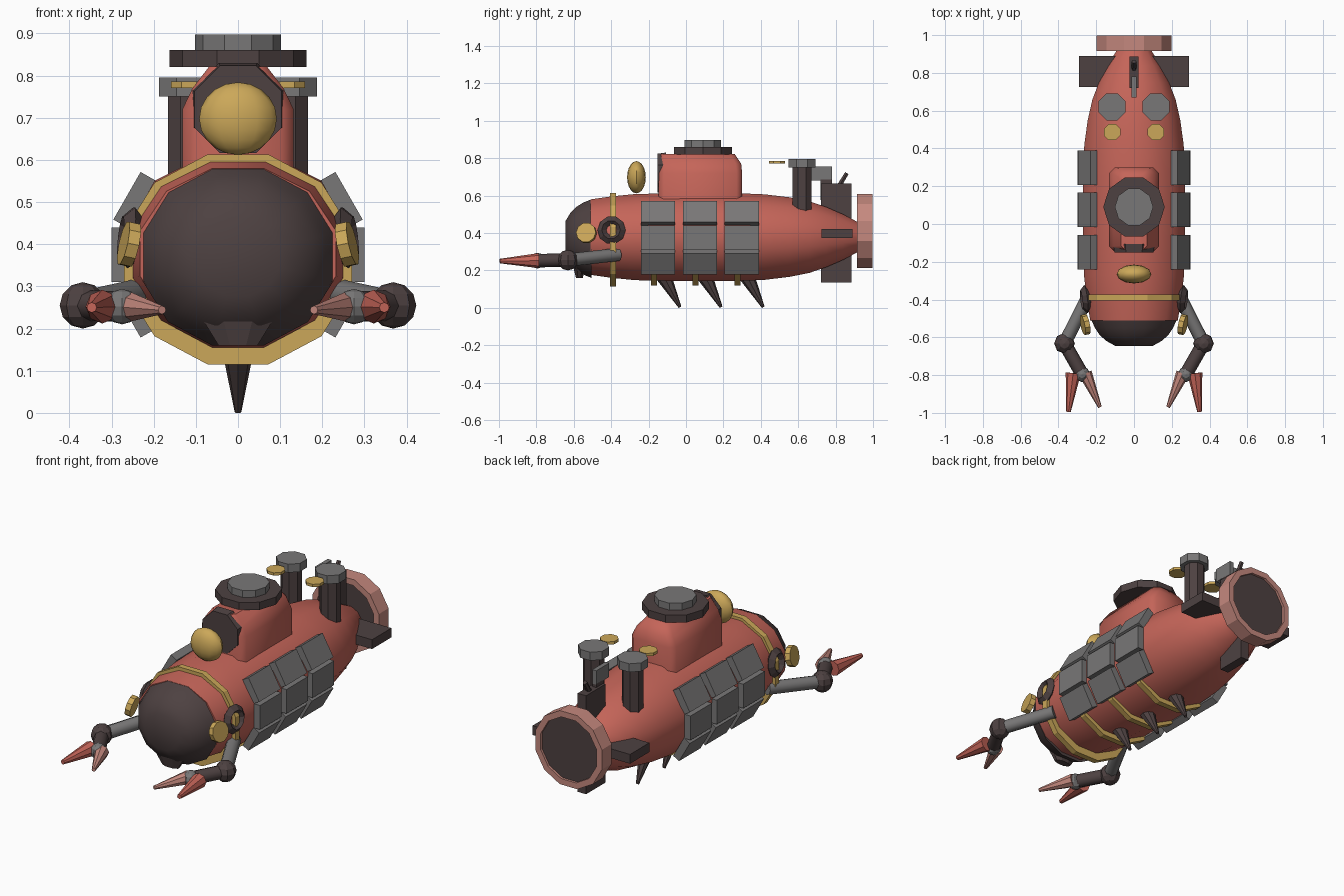
import bpy, bmesh, math
from mathutils import Vector, Matrix

if "Cube" in bpy.data.objects:
    bpy.data.objects.remove(bpy.data.objects["Cube"], do_unlink=True)


def paint(name, r, g, b):
    m = bpy.data.materials.new(name)
    m.use_nodes = True
    m.diffuse_color = (r, g, b, 1)
    m.node_tree.nodes["Principled BSDF"].inputs["Base Color"].default_value = (r, g, b, 1)
    return m


RED = paint("coral red", 0.56, 0.13, 0.10)
PINK = paint("pale pink", 0.56, 0.25, 0.21)
DARK = paint("dark brown", 0.075, 0.053, 0.053)
GREY = paint("steel grey", 0.19, 0.185, 0.185)
GOLD = paint("brass", 0.60, 0.39, 0.10)


def finish(name, bm, mat, smooth=0):
    bmesh.ops.recalc_face_normals(bm, faces=bm.faces)
    me = bpy.data.meshes.new(name)
    bm.to_mesh(me)
    bm.free()
    me.materials.append(mat)
    ob = bpy.data.objects.new(name, me)
    bpy.context.collection.objects.link(ob)
    if smooth:
        bpy.ops.object.select_all(action="DESELECT")
        ob.select_set(True)
        bpy.context.view_layer.objects.active = ob
        bpy.ops.object.shade_smooth_by_angle(angle=math.radians(smooth))
    return ob


def turn(name, mat, origin, axis, profile, sides=10, squash=(1, 1), phase=0.0,
         hollow=False, arc=None, smooth=0):
    """Turn a profile of (distance, radius) about an axis; arc = (start, end) degrees."""
    bm = bmesh.new()
    frame = Matrix.Translation(origin) @ Vector(axis).to_track_quat("Z", "Y").to_matrix().to_4x4()
    first, last = arc or (0, 360)
    steps = sides + 1 if arc else sides
    rings = []
    for d, r in profile:
        ring = []
        for i in range(steps):
            a = math.radians(first + (last - first) * i / sides + phase)
            p = Vector((r * squash[0] * math.cos(a), r * squash[1] * math.sin(a), d))
            ring.append(bm.verts.new(frame @ p))
        rings.append(ring)
    pairs = list(zip(rings, rings[1:]))
    if hollow:
        pairs.append((rings[-1], rings[0]))
    for low, high in pairs:
        for i in range(sides):
            j = (i + 1) % steps
            bm.faces.new((low[i], low[j], high[j], high[i]))
    if arc:
        bm.faces.new([r[0] for r in rings])
        bm.faces.new([r[-1] for r in rings])
    elif not hollow:
        bm.faces.new(rings[0])
        bm.faces.new(rings[-1])
    return finish(name, bm, mat, smooth)


def rod(name, mat, start, end, r1, r2, sides=8, smooth=0):
    axis = Vector(end) - Vector(start)
    return turn(name, mat, start, axis, [(0, r1), (axis.length, r2)], sides, smooth=smooth)


def box(name, mat, centre, size, tilt=0):
    bm = bmesh.new()
    m = Matrix.Translation(centre) @ Matrix.Rotation(tilt, 4, "Y") @ Matrix.Diagonal((*size, 1))
    bmesh.ops.create_cube(bm, size=1, matrix=m)
    return finish(name, bm, mat)


def ball(name, mat, centre, radii, u=10, v=8, smooth=0):
    bm = bmesh.new()
    m = Matrix.Translation(centre) @ Matrix.Diagonal((*radii, 1))
    bmesh.ops.create_uvsphere(bm, u_segments=u, v_segments=v, radius=1, matrix=m)
    return finish(name, bm, mat, smooth)


BACK = (0, 1, 0)
OVAL = (1.035, 0.9)

# Hull and nose dome
turn("hull", RED, (0, 0, 0.378), BACK,
     [(-0.51, 0.232), (-0.4, 0.25), (-0.27, 0.265), (0, 0.271), (0.25, 0.271), (0.42, 0.263),
      (0.55, 0.245), (0.66, 0.22), (0.75, 0.185), (0.84, 0.14), (0.93, 0.085)],
     12, OVAL, 15, smooth=40)
turn("nose_dome", DARK, (0, 0, 0.37), BACK,
     [(-0.645, 0.10), (-0.62, 0.145), (-0.59, 0.18), (-0.55, 0.207), (-0.505, 0.227)],
     12, (1.035, 0.96), 15, smooth=40)
turn("chin", DARK, (0, -0.57, 0.16), (0, 0, 1), [(0, 0.05), (0.06, 0.09)], 8, (1, 0.4), 22.5)

# Brass band and belly ribs
SECTION = [(-0.016, 0.235), (-0.016, 0.28), (0.016, 0.28), (0.016, 0.235)]
turn("front_band", GOLD, (0, -0.39, 0.364), BACK, SECTION, 12, (1, 0.92), 15, hollow=True)
for y in (-0.17, 0.05, 0.275):
    turn("belly_rib", GOLD, (0, y, 0.37), BACK, SECTION, 5, (1, 0.93), arc=(195, 345))
    # Keel spikes lean backward
    rod("keel_spike", DARK, (0, y + 0.05, 0.17), (0, y + 0.138, 0.003), 0.042, 0.008, 8)

# Conning tower: chamfered rectangles lofted upward
bm = bmesh.new()
levels = []
for z, w, front, back, c in ((0.54, 0.132, -0.148, 0.30, 0.03), (0.72, 0.132, -0.148, 0.30, 0.03),
                             (0.77, 0.108, -0.148, 0.295, 0.03), (0.822, 0.068, -0.14, 0.26, 0.025)):
    outline = [(w, front + c), (w, back - c), (w - c, back), (c - w, back),
               (-w, back - c), (-w, front + c), (c - w, front), (w - c, front)]
    levels.append([bm.verts.new((x, y, z)) for x, y in outline])
for low, high in zip(levels, levels[1:]):
    for i in range(8):
        j = (i + 1) % 8
        bm.faces.new((low[i], low[j], high[j], high[i]))
bm.faces.new(levels[0])
bm.faces.new(levels[-1])
finish("conning_tower", bm, RED, 50)
turn("tower_window", DARK, (0, -0.152, 0.72), BACK, [(0, 0.112), (0.045, 0.119)], 8, phase=22.5)
turn("hatch_rim", DARK, (0, 0.09, 0.82), (0, 0, 1), [(0, 0.163), (0.041, 0.163)], 10)
turn("hatch_lid", GREY, (0, 0.09, 0.86), (0, 0, 1), [(0, 0.102), (0.038, 0.102)], 10)
ball("search_lamp", GOLD, (0, -0.265, 0.698), (0.092, 0.05, 0.086), 12, 10, 40)

# Tail: fins, shrouded propeller disc, aerial
box("rudder", DARK, (0, 0.803, 0.40), (0.05, 0.165, 0.53))
box("tail_planes", DARK, (0, 0.808, 0.397), (0.58, 0.165, 0.05))
turn("tail_ring", PINK, (0, 0.915, 0.41), BACK,
     [(0, 0.172), (0, 0.205), (0.083, 0.205), (0.083, 0.172)], 12, phase=15, hollow=True)
turn("propeller_disc", DARK, (0, 0.93, 0.41), BACK, [(0, 0.18), (0.055, 0.18)], 12, phase=15)
box("aerial_post", DARK, (0, 0.75, 0.63), (0.024, 0.06, 0.11))
box("aerial_plate", GREY, (0, 0.725, 0.718), (0.024, 0.11, 0.075))
rod("aerial_rod", DARK, (0, 0.80, 0.62), (0, 0.86, 0.72), 0.015, 0.012, 6)

for s in (-1, 1):
    side = "left" if s > 0 else "right"

    # Funnels and floating brass plates
    x = s * 0.116
    turn(side + "_funnel", DARK, (x, 0.62, 0.50), (0, 0, 1), [(0, 0.054), (0.26, 0.054)], 8, phase=22.5)
    turn(side + "_funnel_cap", GREY, (x, 0.62, 0.75), (0, 0, 1), [(0, 0.077), (0.045, 0.077)], 8, phase=22.5)
    turn(side + "_brass_plate", GOLD, (x, 0.487, 0.771), (0, 0, 1), [(0, 0.047), (0.015, 0.047)], 8, phase=22.5)

    # Armour panels: upper, middle and lower rows
    for y in (-0.15, 0.075, 0.298):
        for px, pz, tilt in ((0.246, 0.505, -0.52), (0.28, 0.375, 0), (0.246, 0.245, 0.52)):
            box(side + "_armour_panel", GREY, (s * px, y, pz), (0.04, 0.183, 0.13), s * tilt)

    # Porthole ring and headlight
    turn(side + "_porthole_ring", DARK, (s * 0.255, -0.398, 0.415), (s, -0.12, 0.12),
         [(-0.024, 0.05), (0, 0.076), (0.024, 0.05), (0, 0.028)], 10, hollow=True)
    turn(side + "_headlight", GOLD, (s * 0.245, -0.53, 0.397), (s, -0.2, 0.22),
         [(0, 0.054), (0.028, 0.054)], 10)

    # Jointed arm with two claws
    elbow = (s * 0.368, -0.632, 0.255)
    wrist = (s * 0.275, -0.795, 0.252)
    rod(side + "_upper_arm", GREY, (s * 0.23, -0.36, 0.285), elbow, 0.035, 0.035, 8, 50)
    ball(side + "_elbow", DARK, elbow, (0.055,) * 3, 8, 6)
    rod(side + "_forearm", DARK, elbow, wrist, 0.036, 0.036, 8, 50)
    ball(side + "_wrist", GREY, wrist, (0.042,) * 3, 8, 6)
    rod(side + "_outer_claw", RED, (s * 0.322, -0.79, 0.252), (s * 0.347, -0.995, 0.25), 0.04, 0.012)
    rod(side + "_inner_claw", PINK, (s * 0.258, -0.79, 0.252), (s * 0.18, -0.97, 0.244), 0.036, 0.01)
